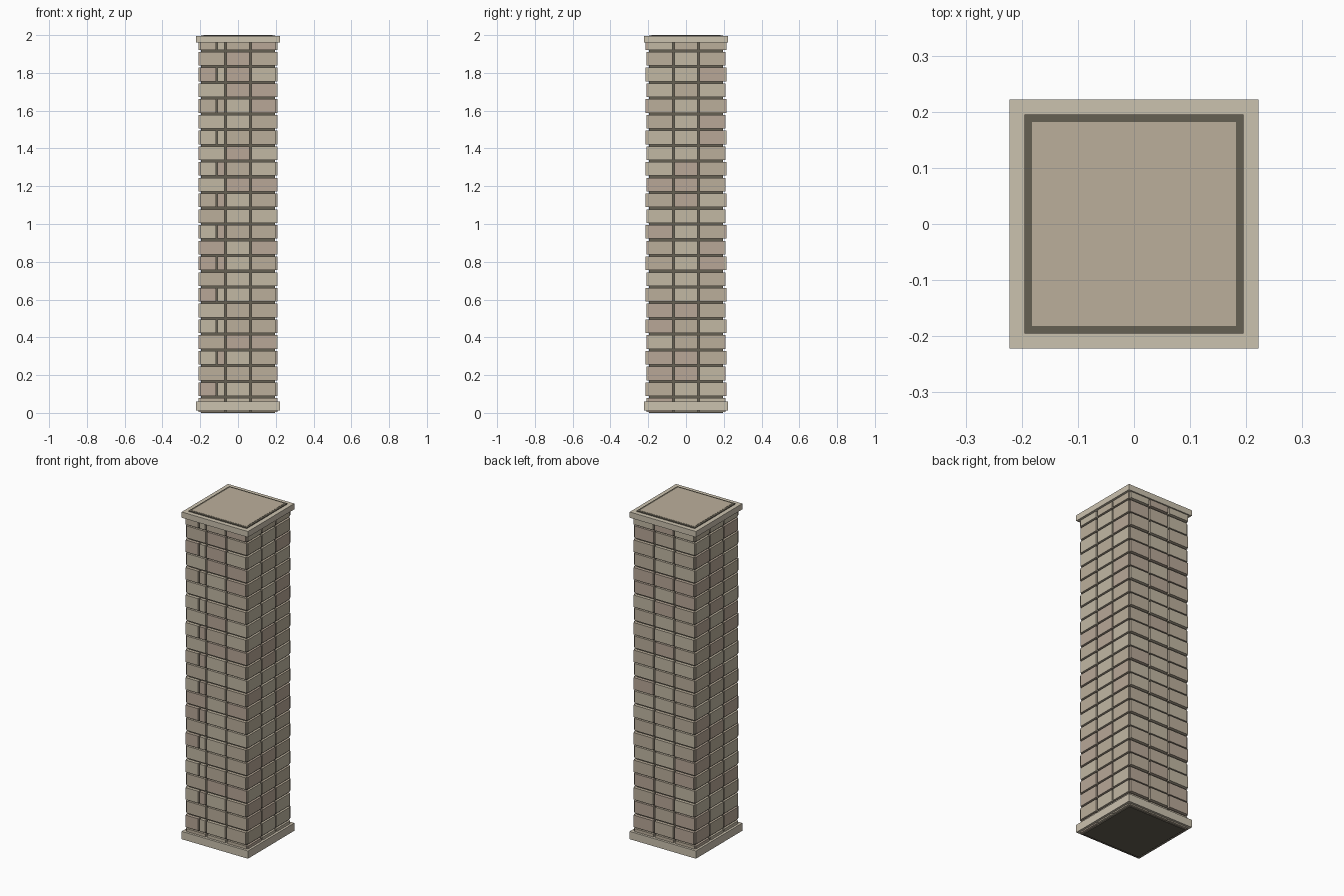
import bpy, bmesh, random
from mathutils import Matrix, Vector
from math import pi

if "Cube" in bpy.data.objects:
    bpy.data.objects.remove(bpy.data.objects["Cube"])

random.seed(4)
ROWS, PITCH, GAP = 24, 2 / 24, 0.011


def material(name, rgb):
    m = bpy.data.materials.new(name)
    m.diffuse_color = (*rgb, 1)
    m.use_nodes = True
    m.node_tree.nodes["Principled BSDF"].inputs["Base Color"].default_value = m.diffuse_color
    return m


stone = material("pale_stone", (0.60, 0.54, 0.43))
mortar = material("dark_mortar", (0.13, 0.115, 0.085))
bricks = [material("brick_tan", (0.50, 0.43, 0.33)),
          material("brick_sand", (0.54, 0.48, 0.37)),
          material("brick_rose", (0.48, 0.39, 0.31))]


def add_box(bm, lo, hi, slot=0):
    lo, hi = Vector(lo), Vector(hi)
    mat = Matrix.Translation((lo + hi) / 2) @ Matrix.Diagonal((*(hi - lo), 1))
    verts = bmesh.ops.create_cube(bm, size=1, matrix=mat)["verts"]
    for f in {f for v in verts for f in v.link_faces}:
        f.material_index = slot


def finish(bm, name, mats):
    me = bpy.data.meshes.new(name)
    bm.to_mesh(me)
    bm.free()
    for m in mats:
        me.materials.append(m)
    ob = bpy.data.objects.new(name, me)
    bpy.context.collection.objects.link(ob)
    return ob


def slab(name, half, z0, z1, mat):
    bm = bmesh.new()
    add_box(bm, (-half, -half, z0), (half, half, z1))
    return finish(bm, name, [mat])


# mortar core, base and cap trims, inset top panel
slab("mortar_core", 0.195, 0, 1.999, mortar)
slab("base_trim", 0.222, 0.013, 0.06, stone)
slab("cap_trim", 0.222, 1.96, 1.995, stone)
slab("top_panel", 0.182, 1.98, 2.0, bricks[0])


# one brick skin per side, three bricks per course
def wall(name, angle, alternate, split):
    bm = bmesh.new()
    for r in range(ROWS):
        z0, z1 = r * PITCH + GAP / 2, (r + 1) * PITCH - GAP / 2
        z1 = min(z1, 1.985)
        out = 0.214 if alternate and r % 2 else 0.208
        spans = [(-0.201, -0.0725), (-0.0615, 0.0615), (0.0725, 0.201)]
        if split and r % 2:
            spans[:1] = [(-0.201, -0.117), (-0.109, -0.0725)]
        for x0, x1 in spans:
            add_box(bm, (x0, -out, z0), (x1, -0.18, z1), random.randrange(3))
    bm.transform(Matrix.Rotation(angle, 4, "Z"))
    finish(bm, name, bricks)


wall("front_bricks", 0, True, True)
wall("right_bricks", pi / 2, False, False)
wall("back_bricks", pi, True, False)
wall("left_bricks", -pi / 2, False, False)
